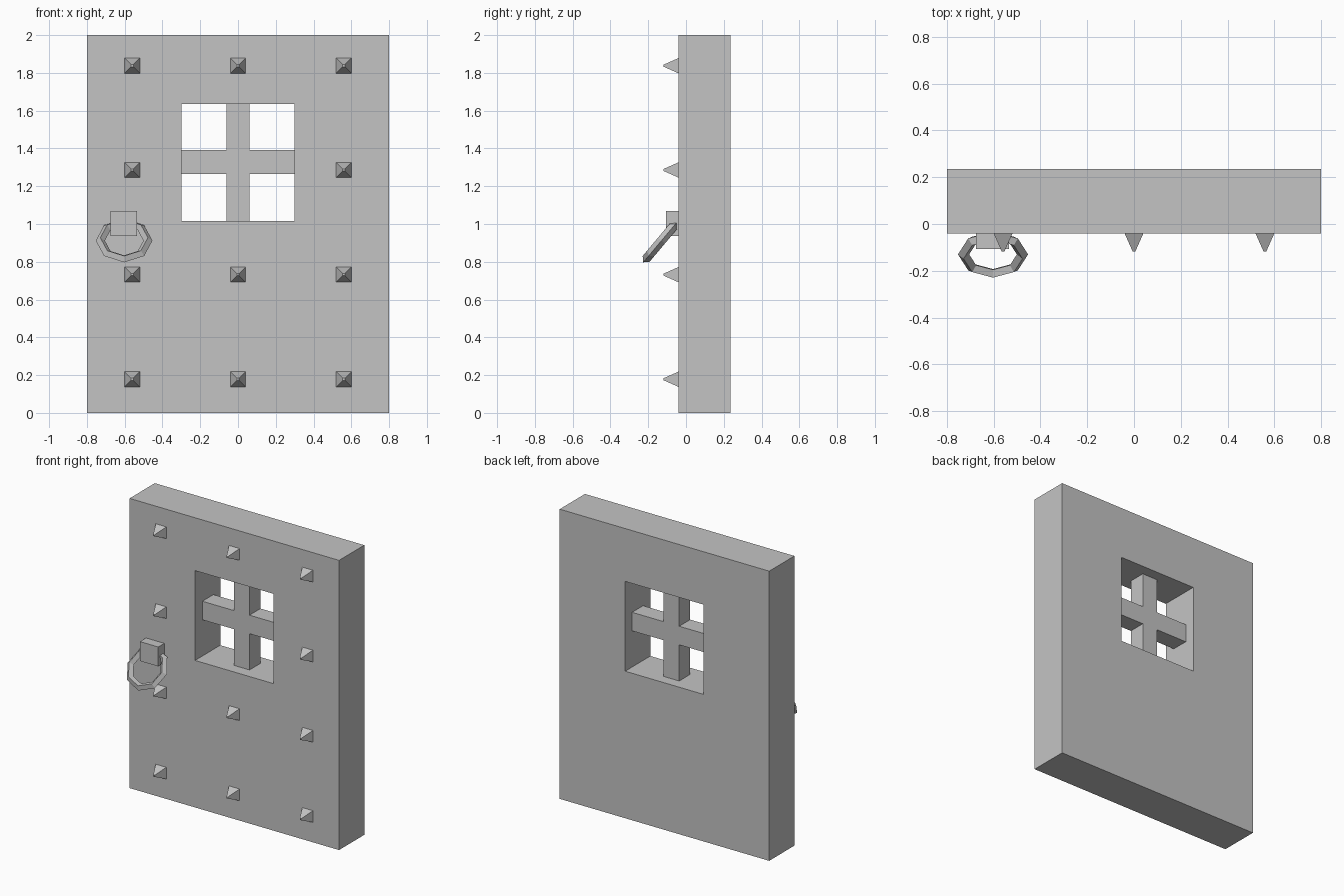
import bpy
import bmesh
from math import radians, cos, sin, pi
from mathutils import Matrix, Vector

if "Cube" in bpy.data.objects:
    bpy.data.objects.remove(bpy.data.objects["Cube"], do_unlink=True)

grey = bpy.data.materials.new("plain grey")
grey.use_nodes = True
grey.diffuse_color = (0.55, 0.55, 0.55, 1)
grey.node_tree.nodes["Principled BSDF"].inputs["Base Color"].default_value = grey.diffuse_color

FRONT, BACK = -0.04, 0.235


def finish(name, bm):
    bmesh.ops.recalc_face_normals(bm, faces=bm.faces)
    mesh = bpy.data.meshes.new(name)
    bm.to_mesh(mesh)
    bm.free()
    mesh.materials.append(grey)
    obj = bpy.data.objects.new(name, mesh)
    bpy.context.collection.objects.link(obj)
    return obj


def box(name, low, high):
    low, high = Vector(low), Vector(high)
    bm = bmesh.new()
    bmesh.ops.create_cube(bm, size=1, matrix=Matrix.Translation((low + high) / 2)
                          @ Matrix.Diagonal((*(high - low), 1)))
    return finish(name, bm)


# Door slab: a rectangular frame around the window, extruded backwards
def rectangle(bm, x, bottom, top):
    return [bm.verts.new((a, FRONT, b))
            for a, b in ((-x, bottom), (x, bottom), (x, top), (-x, top))]


bm = bmesh.new()
outer = rectangle(bm, 0.8, 0, 2)
inner = rectangle(bm, 0.3, 1.015, 1.635)
faces = [bm.faces.new((outer[i], outer[(i + 1) % 4], inner[(i + 1) % 4], inner[i]))
         for i in range(4)]
back = bmesh.ops.extrude_face_region(bm, geom=faces, use_keep_orig=True)
bmesh.ops.translate(bm, vec=(0, BACK - FRONT, 0),
                    verts=[v for v in back["geom"] if isinstance(v, bmesh.types.BMVert)])
finish("door_slab", bm)

# Window bars
box("window_bar_upright", (-0.06, 0.04, 1.015), (0.06, 0.16, 1.635))
box("window_bar_cross", (-0.3, 0.04, 1.265), (0.3, 0.16, 1.393))

# Pyramid studs on a grid, leaving out the one behind the window
for row, z in enumerate((0.178, 0.732, 1.286, 1.838)):
    for x in (-0.56, 0, 0.56):
        if x == 0 and row == 2:
            continue
        bm = bmesh.new()
        bmesh.ops.create_cone(
            bm, cap_ends=True, segments=4, radius1=0.057, radius2=0.008, depth=0.078,
            matrix=Matrix.Translation((x, FRONT - 0.039, z))
            @ Matrix.Rotation(radians(90), 4, "X") @ Matrix.Rotation(radians(45), 4, "Z"))
        stud = finish("stud", bm)
        # Square the stud to the door whatever corner the cone starts from
        stud.name = f"stud_row_{row + 1}"

# Handle block
box("handle_block", (-0.675, -0.106, 0.936), (-0.535, FRONT, 1.07))

# Handle ring: eight-sided hoop of diamond section, hanging outwards
bm = bmesh.new()
tilt = Matrix.Translation((-0.603, -0.13, 0.912)) @ Matrix.Rotation(radians(50), 4, "X")
loops = []
for i in range(8):
    a = i * pi / 4
    loops.append([bm.verts.new(tilt @ Vector((r * cos(a), r * sin(a), h)))
                  for r, h in ((0.15, 0), (0.126, 0.024), (0.102, 0), (0.126, -0.024))])
for i in range(8):
    p, q = loops[i], loops[(i + 1) % 8]
    for j in range(4):
        k = (j + 1) % 4
        bm.faces.new((p[j], q[j], q[k], p[k]))
finish("handle_ring", bm)
